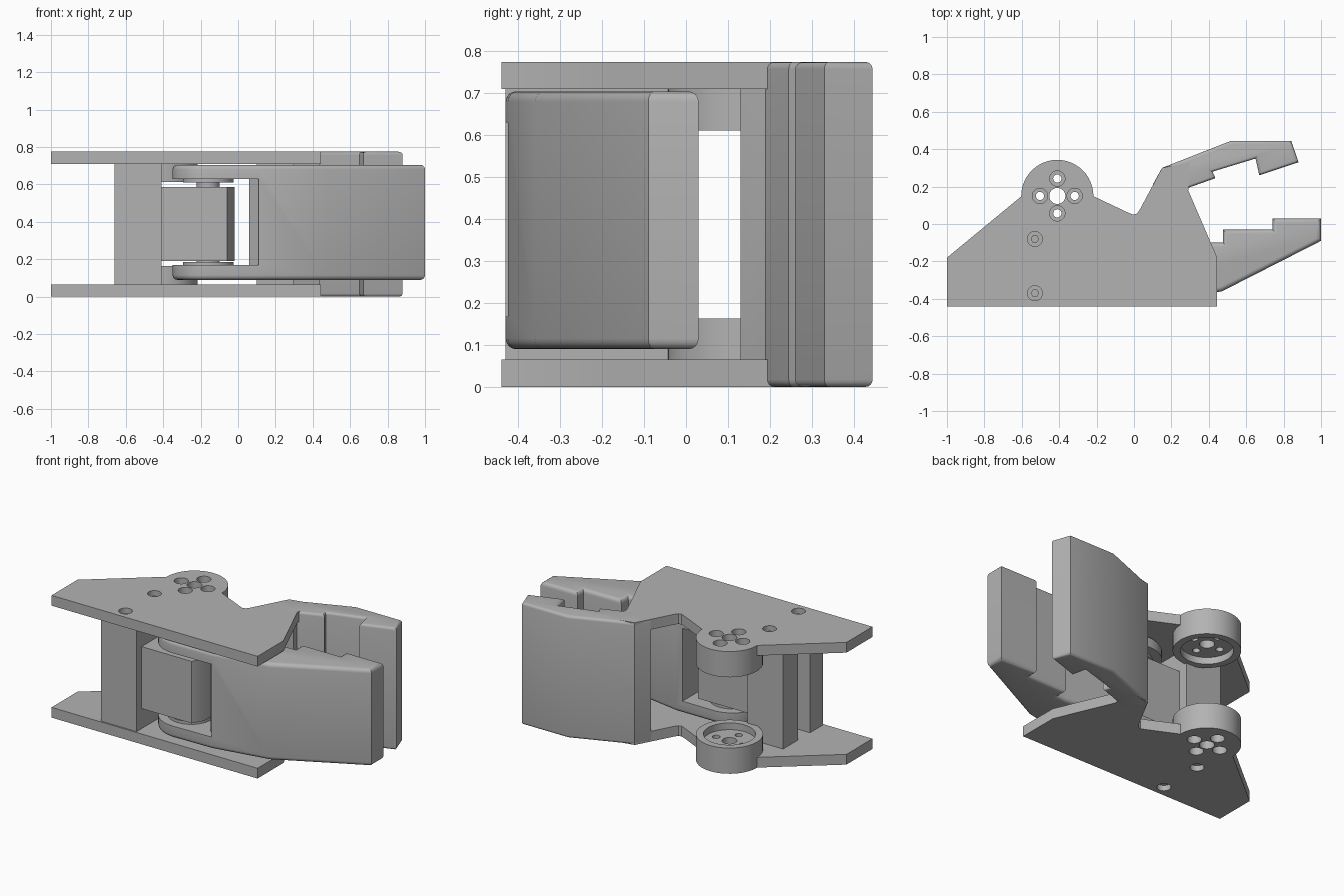
import bpy, bmesh, math
from mathutils import Vector

if "Cube" in bpy.data.objects:
    bpy.data.objects.remove(bpy.data.objects["Cube"])

H = 0.775          # overall height
PLATE = 0.065      # side plate thickness
PIVOT = (-0.41, 0.15)
SHAFT = (-0.16, -0.24)

grey = bpy.data.materials.new("plain_grey")
grey.use_nodes = True
grey.diffuse_color = (0.45, 0.45, 0.45, 1)
grey.node_tree.nodes["Principled BSDF"].inputs["Base Color"].default_value = (0.45, 0.45, 0.45, 1)


def arc(centre, radius, start, end, n):
    """Points along an arc, angles in degrees."""
    angles = [math.radians(start + (end - start) * i / n) for i in range(n + 1)]
    return [(centre[0] + radius * math.cos(a), centre[1] + radius * math.sin(a)) for a in angles]


def prism(name, points, z0, z1, fillet=0):
    """Extrude a plan outline from z0 to z1, optionally rounding the cap edges."""
    bm = bmesh.new()
    base = bm.faces.new([bm.verts.new((x, y, z0)) for x, y in points])
    out = bmesh.ops.extrude_face_region(bm, geom=[base])
    new = [v for v in out["geom"] if isinstance(v, bmesh.types.BMVert)]
    bmesh.ops.translate(bm, vec=Vector((0, 0, z1 - z0)), verts=new)
    bmesh.ops.recalc_face_normals(bm, faces=bm.faces)
    if fillet:
        rims = [e for e in bm.edges if abs(e.verts[0].co.z - e.verts[1].co.z) < 1e-5]
        bmesh.ops.bevel(bm, geom=rims, offset=fillet, segments=4, profile=0.5,
                        affect='EDGES', clamp_overlap=True)
    mesh = bpy.data.meshes.new(name)
    bm.to_mesh(mesh)
    bm.free()
    mesh.materials.append(grey)
    obj = bpy.data.objects.new(name, mesh)
    bpy.context.collection.objects.link(obj)
    return obj


def disc(name, centre, radius, z0, z1, sides=48):
    return prism(name, arc(centre, radius, 0, 360, sides)[:-1], z0, z1)


def box(name, x0, x1, y0, y1, z0, z1):
    return prism(name, [(x0, y0), (x1, y0), (x1, y1), (x0, y1)], z0, z1)


def combine(obj, tool, operation='DIFFERENCE'):
    """Apply a boolean and discard the tool."""
    mod = obj.modifiers.new("boolean", 'BOOLEAN')
    mod.operation, mod.solver, mod.object = operation, 'EXACT', tool
    bpy.context.view_layer.objects.active = obj
    bpy.ops.object.modifier_apply(modifier=mod.name)
    bpy.data.objects.remove(tool)


# Side plates with pivot bosses, mirrored bottom and top
plate_outline = ([(-1, -0.44), (0.445, -0.44), (0.445, -0.18), (0.29, 0.18), (0.30, 0.33), (0.15, 0.30),
                  (0.03, 0.075), (0.015, 0.055), (-0.005, 0.05), (-0.03, 0.06),
                  (-0.22, 0.15), (-0.6, 0.15), (-1, -0.18)])
for side, flip in (("lower", False), ("upper", True)):
    def span(z0, z1):
        return (H - z1, H - z0) if flip else (z0, z1)

    plate = prism(side + "_side_plate", plate_outline, *span(0, PLATE))
    combine(plate, disc("boss", PIVOT, 0.193, *span(0, 0.163)), 'UNION')
    combine(plate, disc("recess", PIVOT, 0.15, *span(0.12, 0.2)))
    combine(plate, disc("centre_hole", PIVOT, 0.043, *span(-0.1, 0.3)))
    for hole in arc(PIVOT, 0.093, 0, 270, 3):
        combine(plate, disc("screw_hole", hole, 0.022, *span(-0.1, 0.3), 24))
        combine(plate, disc("counterbore", hole, 0.041, *span(-0.1, 0.06), 32))
    for y in (-0.08, -0.37):
        combine(plate, disc("counterbore", (-0.53, y), 0.04, *span(-0.1, 0.035), 32))
        combine(plate, disc("hex_socket", (-0.53, y), 0.02, *span(-0.1, 0.055), 6))

# Fixed jaw
jaw_outline = [(0.10, 0.21), (0.30, 0.13), (0.28, 0.19), (0.435, 0.245), (0.42, 0.28),
               (0.65, 0.35), (0.67, 0.26), (0.88, 0.33), (0.84, 0.445),
               (0.52, 0.445), (0.15, 0.30)]
prism("fixed_jaw", jaw_outline, 0, H, 0.02)

# Moving finger: solid tip with a forked root around the motor
finger_outline = ([(0.11, -0.425), (0.47, -0.36), (1, -0.09), (1, 0.03), (0.74, 0.03), (0.74, -0.03),
                   (0.475, -0.03), (0.475, -0.10), (0.41, -0.10), (0.11, -0.05)]
                  + arc(SHAFT, 0.19, 90, 270, 24))
finger = prism("moving_finger", finger_outline, 0.09, 0.705, 0.025)
fork_gap = [(-0.6, -0.6), (0.11, -0.6), (0.11, -0.40), (0.06, -0.36), (0.06, 0.2), (-0.6, 0.2)]
combine(finger, prism("fork_gap", fork_gap, 0.168, 0.63))

# Motor with chamfered output end, shaft and horns
prism("motor_body", [(-0.42, -0.38), (-0.06, -0.38), (-0.02, -0.31), (-0.02, -0.09), (-0.42, -0.09)],
      0.192, 0.585)
disc("motor_shaft", SHAFT, 0.062, 0.16, 0.615)
disc("lower_horn", SHAFT, 0.135, 0.16, 0.186)
disc("upper_horn", SHAFT, 0.135, 0.61, 0.635)

# Posts joining the two plates
box("front_post", -0.66, -0.41, -0.43, -0.30, PLATE - 0.005, H - PLATE + 0.005)
box("rear_post", -0.66, -0.41, -0.18, -0.03, PLATE - 0.005, H - PLATE + 0.005)
box("post_web", -0.45, -0.41, -0.31, -0.17, PLATE - 0.005, H - PLATE + 0.005)

# Smooth curved surfaces, keep sharp edges
bpy.ops.object.select_all(action='DESELECT')
for obj in bpy.context.collection.objects:
    if obj.type == 'MESH' and grey.name in obj.data.materials:
        obj.select_set(True)
        bpy.context.view_layer.objects.active = obj
bpy.ops.object.shade_smooth_by_angle(angle=math.radians(30))
